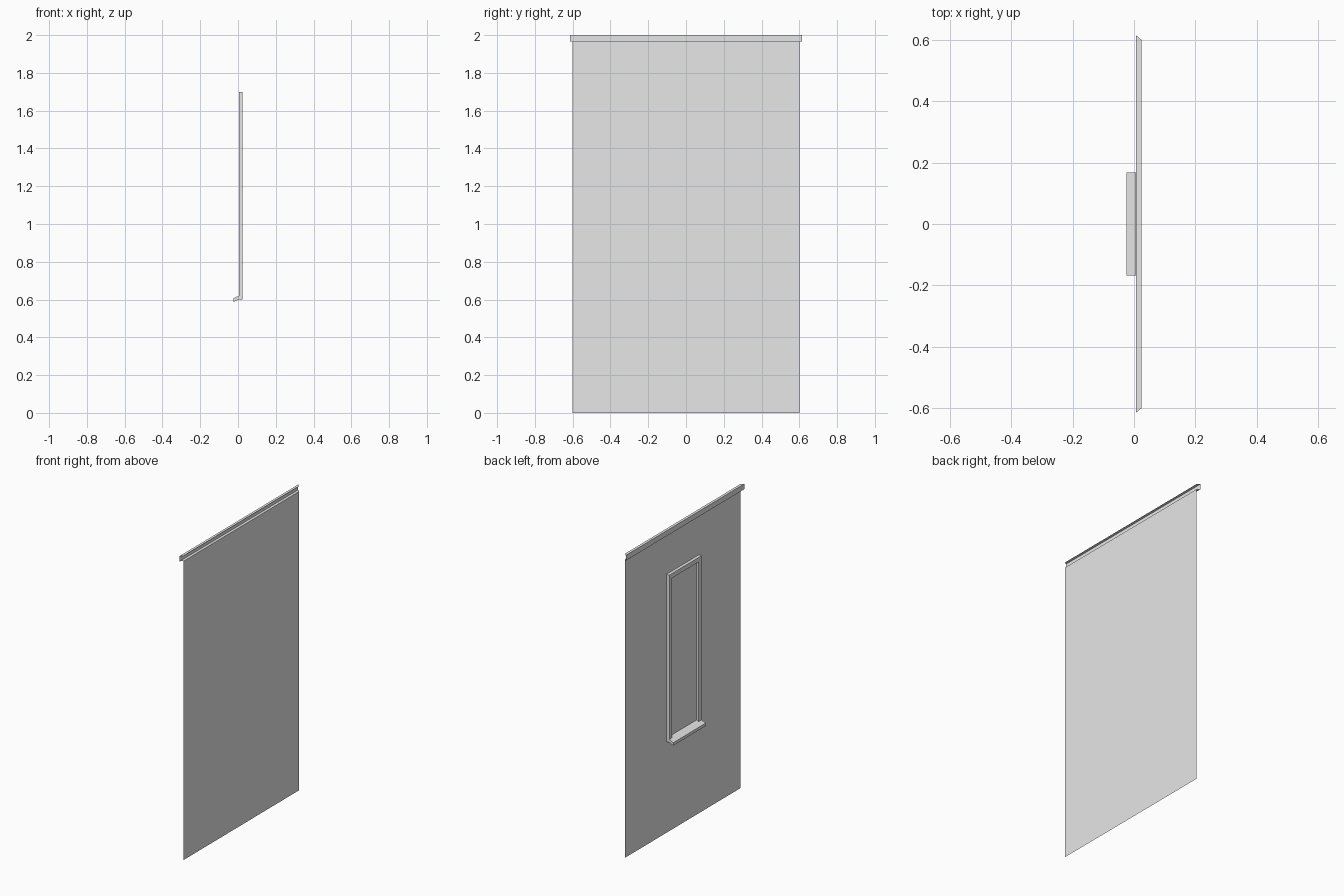
import bpy

cube = bpy.data.objects.get("Cube")
if cube:
    bpy.data.objects.remove(cube, do_unlink=True)

WALL_X = 0.025      # plane of the wall
FRAME_X = 0.004     # outer face of the window frame
TRIM_X = 0.007      # outer face of the top trim
GLASS_X = 0.02
HALF_W = 0.6
TRIM_Z, TOP_Z = 1.965, 2.0
WIN_HALF, WIN_LOW, WIN_HIGH = 0.168, 0.6, 1.7
RIM = 0.03


def material(name, value):
    mat = bpy.data.materials.new(name)
    mat.use_nodes = True
    color = (value, value, value, 1)
    mat.diffuse_color = color
    mat.node_tree.nodes["Principled BSDF"].inputs["Base Color"].default_value = color
    return mat


plaster = material("grey plaster", 0.8)
pane = material("pale glass", 0.97)


def build(name, verts, faces, mat):
    mesh = bpy.data.meshes.new(name)
    mesh.from_pydata(verts, [], faces)
    mesh.materials.append(mat)
    obj = bpy.data.objects.new(name, mesh)
    bpy.context.collection.objects.link(obj)
    return obj


def sweep(name, start, end, mat, closed=True):
    """Join two matching outlines with quads; closed adds the last side and end caps."""
    n = len(start)
    faces = [(i, (i + 1) % n, n + (i + 1) % n, n + i)
             for i in range(n if closed else n - 1)]
    if closed:
        faces += [tuple(reversed(range(n))), tuple(range(n, 2 * n))]
    return build(name, start + end, faces, mat)


def sheet(name, x, half, low, high, mat):
    """Upright single-sided rectangle."""
    verts = [(x, -half, low), (x, half, low), (x, half, high), (x, -half, high)]
    return build(name, verts, [(0, 1, 2, 3)], mat)


# Wall and glass
sheet("wall", WALL_X, HALF_W, 0, TRIM_Z, plaster)
glass = sheet("window_glass", GLASS_X, WIN_HALF - RIM, WIN_LOW, WIN_HIGH - RIM, pane)
glass.data.flip_normals()

# Top trim: open channel with mitred ends
channel = [(WALL_X, TRIM_Z), (TRIM_X, TRIM_Z), (TRIM_X, TOP_Z), (WALL_X, TOP_Z)]


def trim_end(side):
    return [(x, side * (HALF_W + (WALL_X - x) * 0.85), z) for x, z in channel]


sweep("top_trim", trim_end(1), trim_end(-1), plaster, closed=False)

# Window frame: two jambs and a head cut as one outline
outer, inner = WIN_HALF, WIN_HALF - RIM
outline = [(outer, WIN_LOW), (outer, WIN_HIGH), (-outer, WIN_HIGH), (-outer, WIN_LOW),
           (-inner, WIN_LOW), (-inner, WIN_HIGH - RIM), (inner, WIN_HIGH - RIM), (inner, WIN_LOW)]
back = WALL_X - 0.0005
sweep("window_frame", [(FRAME_X, y, z) for y, z in outline],
      [(back, y, z) for y, z in outline], plaster)

# Sloping sill
sill = [(back, 0.6), (FRAME_X, 0.6), (-0.025, 0.587), (-0.025, 0.606),
        (FRAME_X, 0.62), (back, 0.628)]
sweep("window_sill", [(x, WIN_HALF, z) for x, z in sill],
      [(x, -WIN_HALF, z) for x, z in sill], plaster)

# Consistent outward normals on the solid parts
import bmesh
for name in ("window_frame", "window_sill"):
    mesh = bpy.data.objects[name].data
    bm = bmesh.new()
    bm.from_mesh(mesh)
    bmesh.ops.recalc_face_normals(bm, faces=bm.faces)
    bm.to_mesh(mesh)
    bm.free()
